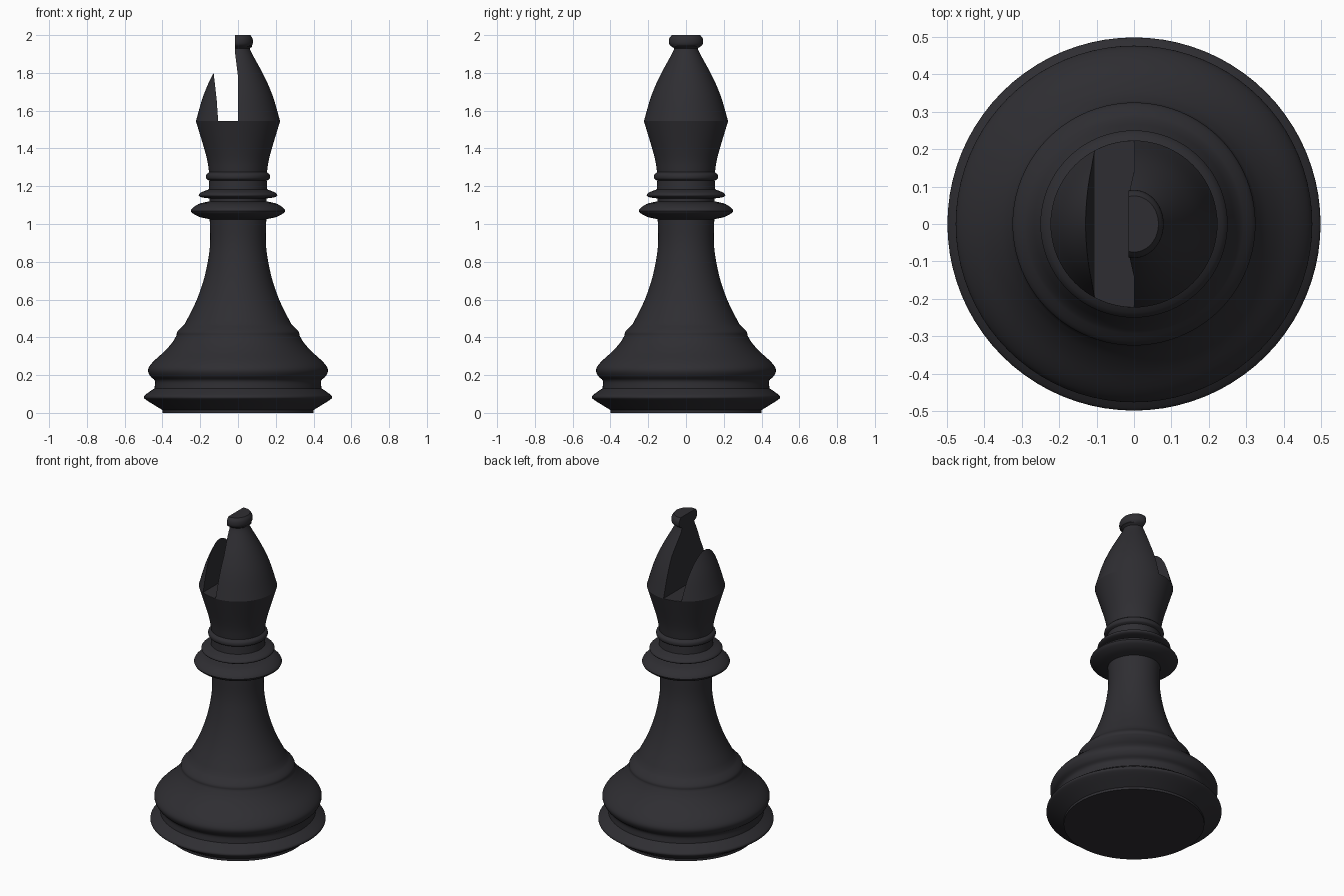
import bpy, bmesh, math
from mathutils import Vector

if "Cube" in bpy.data.objects:
    bpy.data.objects.remove(bpy.data.objects["Cube"])

SEG = 80

# Profile sections (radius, height); each is smoothed, corners stay at the joins
SECTIONS = [
    [(0.40, 0), (0.40, 0.015)],
    [(0.40, 0.015), (0.485, 0.068), (0.498, 0.085), (0.485, 0.10), (0.442, 0.13)],
    [(0.442, 0.13), (0.44, 0.17), (0.465, 0.195), (0.476, 0.23), (0.45, 0.27),
     (0.39, 0.325), (0.35, 0.37), (0.325, 0.41)],
    [(0.325, 0.41), (0.32, 0.432), (0.282, 0.47)],
    [(0.282, 0.47), (0.222, 0.59), (0.18, 0.71), (0.155, 0.83), (0.147, 0.92), (0.15, 1.025)],
    [(0.15, 1.025), (0.21, 1.04), (0.25, 1.07), (0.21, 1.105), (0.15, 1.12)],
    [(0.15, 1.12), (0.15, 1.135)],
    [(0.15, 1.135), (0.195, 1.142), (0.208, 1.153), (0.195, 1.167), (0.155, 1.183)],
    [(0.155, 1.183), (0.152, 1.23)],
    [(0.152, 1.23), (0.168, 1.24), (0.168, 1.26), (0.153, 1.274)],
    [(0.153, 1.274), (0.168, 1.36), (0.223, 1.545)],
    [(0.223, 1.545), (0.183, 1.68), (0.135, 1.79), (0.075, 1.90), (0.062, 1.93)],
    [(0.062, 1.93), (0.088, 1.95), (0.089, 1.98), (0.075, 2.0)],
]


def smooth(points, steps=4):
    """Catmull-Rom curve through the points."""
    p = [Vector(q) for q in points]
    if len(p) == 2:
        return p
    ext = [2 * p[0] - p[1]] + p + [2 * p[-1] - p[-2]]
    out = []
    for a, b, c, d in zip(ext, ext[1:], ext[2:], ext[3:]):
        for i in range(steps):
            t = i / steps
            out.append(0.5 * (2 * b + (c - a) * t + (2 * a - 5 * b + 4 * c - d) * t ** 2
                              + (3 * b - a - 3 * c + d) * t ** 3))
    return out + [p[-1]]


def make_object(name, bm):
    bmesh.ops.recalc_face_normals(bm, faces=bm.faces[:])
    mesh = bpy.data.meshes.new(name)
    bm.to_mesh(mesh)
    bm.free()
    ob = bpy.data.objects.new(name, mesh)
    bpy.context.collection.objects.link(ob)
    return ob


# Turned body, with the knob slightly flattened sideways
profile = [Vector(SECTIONS[0][0])]
for section in SECTIONS:
    profile += smooth(section)[1:]
bm = bmesh.new()
rings = []
for r, z in profile:
    squash = 0.87 if z > 1.94 else 1
    rings.append([bm.verts.new((r * squash * math.cos(2 * math.pi * i / SEG),
                                r * math.sin(2 * math.pi * i / SEG), z)) for i in range(SEG)])
for low, high in zip(rings, rings[1:]):
    for i in range(SEG):
        j = (i + 1) % SEG
        bm.faces.new((low[i], low[j], high[j], high[i]))
bm.faces.new(rings[0])
bm.faces.new(rings[-1])
body = make_object("bishop_body", bm)

# Slot cutter: cross-section (x, z) extruded along y
outline = [(-0.105, 1.546), (0, 1.546), (0, 1.78), (-0.015, 1.90), (-0.015, 2.1),
           (-0.3, 2.1), (-0.3, 1.9), (-0.129, 1.80), (-0.113, 1.66)]
bm = bmesh.new()
face = bm.faces.new([bm.verts.new((x, -0.4, z)) for x, z in outline])
new = bmesh.ops.extrude_face_region(bm, geom=[face])["geom"]
bmesh.ops.translate(bm, vec=(0, 0.8, 0), verts=[v for v in new if isinstance(v, bmesh.types.BMVert)])
cutter = make_object("slot_cutter", bm)

# Cut the mitre slot and bake it in
cut = body.modifiers.new("slot", "BOOLEAN")
cut.operation = "DIFFERENCE"
cut.solver = "EXACT"
cut.object = cutter
bpy.context.view_layer.objects.active = body
body.select_set(True)
cutter.select_set(False)
bpy.ops.object.modifier_apply(modifier=cut.name)
bpy.data.objects.remove(cutter)
bpy.ops.object.shade_smooth_by_angle(angle=math.radians(32))

# Black finish
black = bpy.data.materials.new("black")
black.diffuse_color = (0.028, 0.027, 0.032, 1)
black.use_nodes = True
black.node_tree.nodes["Principled BSDF"].inputs["Base Color"].default_value = black.diffuse_color
body.data.materials.clear()
body.data.materials.append(black)
